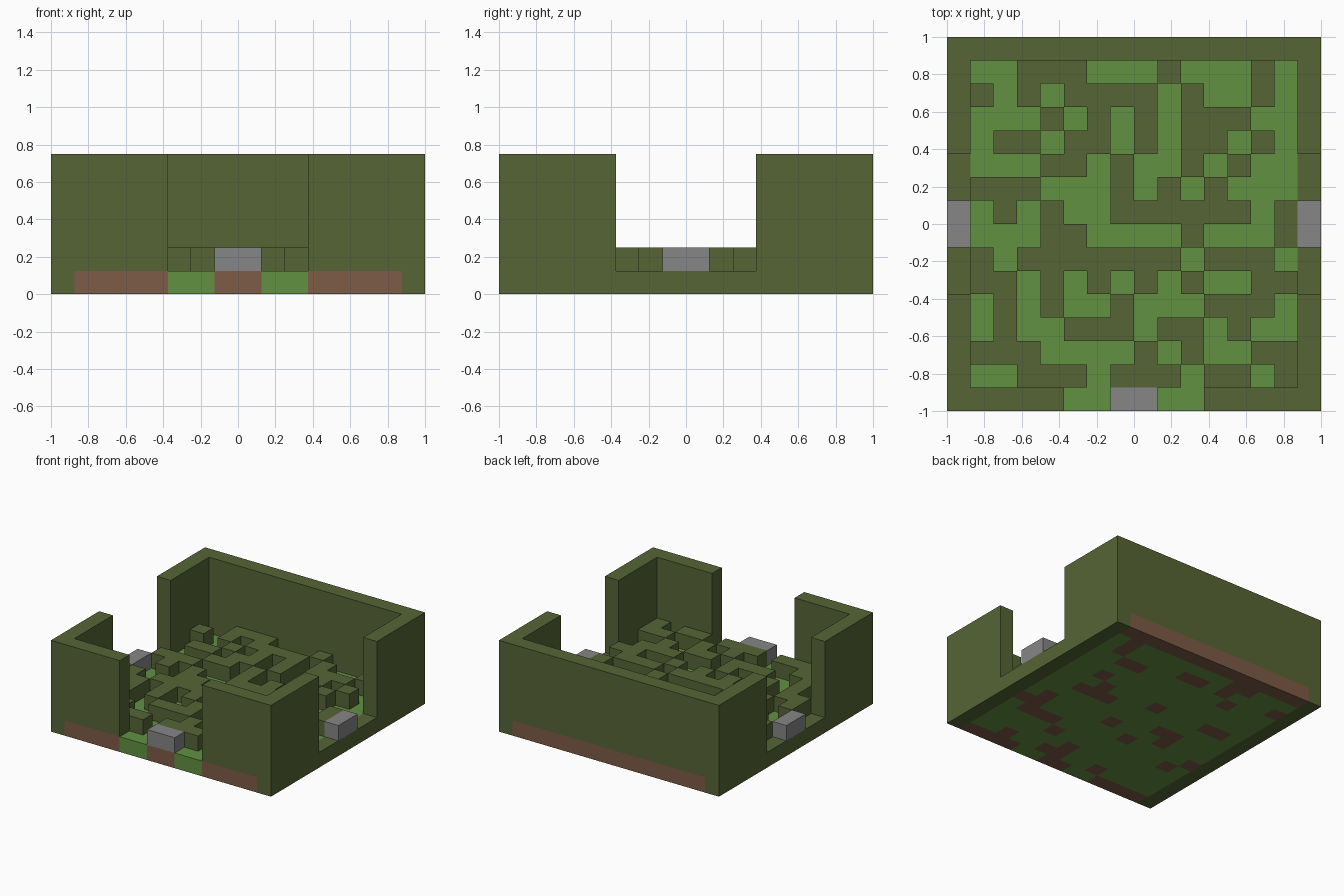
import bpy
import bmesh
import math
from mathutils import Vector

if "Cube" in bpy.data.objects:
    bpy.data.objects.remove(bpy.data.objects["Cube"], do_unlink=True)

N = 16
CELL = 2 / N
WALL_TOP = 6

# Inner maze, back row first: . path, # hedge on grass, X hedge on bare soil
MAZE = [
    "..#XX...#...X.",
    "X.#.X#XX.#..X.",
    "...X.#.#.#XX..",
    ".##.##.#.##.#.",
    "...##.#..#.X..",
    "#XX...X.#.X...",
    ".#.#..###XXX.#",
    "...XX....#...#",
    "#.#X###X#.##X.",
    "X#.#.X.#.#..XX",
    ".X.#..#...XXX.",
    ".#..###.#X.#..",
    "###....X.#..##",
    "..##X.#XX.#X.#",
]


def material(name, rgb):
    linear = [((v / 255 + 0.055) / 1.055) ** 2.4 for v in rgb]
    mat = bpy.data.materials.new(name)
    mat.use_nodes = True
    mat.diffuse_color = (*linear, 1)
    bsdf = mat.node_tree.nodes["Principled BSDF"]
    bsdf.inputs["Base Color"].default_value = (*linear, 1)
    bsdf.inputs["Roughness"].default_value = 0.9
    return mat


LEAF = material("leaf green", (86, 101, 53))
GRASS = material("grass green", (98, 145, 66))
SOIL = material("soil brown", (125, 91, 71))
STONE = material("stone grey", (134, 134, 134))

parts = {name: set() for name in
         ("grass_floor", "soil_floor", "outer_wall", "maze_hedge",
          "left_gate", "right_gate", "front_gate")}


def put(part, col, row, low, high):
    for level in range(low, high):
        parts[part].add((col, row, level))


for row in range(N):
    for col in range(N):
        on_side = col in (0, N - 1)
        on_end = row in (0, N - 1)
        across = row if on_side else col
        # Outer ring: tall walls with a gap on three sides and a block in each gap
        if on_side or on_end:
            is_wall = row == 0 or not 5 <= across <= 10
            is_gate = not is_wall and across in (7, 8)
            if on_side:
                put("outer_wall", col, row, 0, 1)
            else:
                put("soil_floor" if is_wall or is_gate else "grass_floor",
                    col, row, 0, 1)
            if is_wall:
                put("outer_wall", col, row, 1, WALL_TOP)
            elif is_gate:
                gate = ("front_gate" if on_end else
                        "right_gate" if col == 0 else "left_gate")
                put(gate, col, row, 1, 2)
        # Inner floor and hedges
        else:
            kind = MAZE[row - 1][col - 1]
            put("soil_floor" if kind == "X" else "grass_floor", col, row, 0, 1)
            if kind != ".":
                put("maze_hedge", col, row, 1, 2)

FILLED = set().union(*parts.values())
SIDES = [(axis, sign) for axis in range(3) for sign in (-1, 1)]


def build(name, cells, mat):
    """Make the exposed skin of a set of grid blocks, with flat areas merged."""
    bm = bmesh.new()
    for cell in sorted(cells):
        for axis, sign in SIDES:
            other = list(cell)
            other[axis] += sign
            if tuple(other) in FILLED:
                continue
            corners = []
            for a, b in ((0, 0), (1, 0), (1, 1), (0, 1)):
                p = list(cell)
                p[axis] += sign > 0
                p[(axis + 1) % 3] += a
                p[(axis + 2) % 3] += b
                corners.append(Vector((p[0] * CELL - 1, 1 - p[1] * CELL, p[2] * CELL)))
            # Rows run backwards along y, so the winding is mirrored
            if sign > 0:
                corners.reverse()
            bm.faces.new([bm.verts.new(c) for c in corners])
    bmesh.ops.remove_doubles(bm, verts=bm.verts, dist=CELL / 100)
    bmesh.ops.dissolve_limit(bm, angle_limit=math.radians(1),
                             verts=bm.verts, edges=bm.edges)
    mesh = bpy.data.meshes.new(name)
    bm.to_mesh(mesh)
    bm.free()
    mesh.materials.append(mat)
    obj = bpy.data.objects.new(name, mesh)
    bpy.context.collection.objects.link(obj)


for name, cells in parts.items():
    if name.endswith("gate"):
        mat = STONE
    else:
        mat = {"grass_floor": GRASS, "soil_floor": SOIL}.get(name, LEAF)
    build(name, cells, mat)
